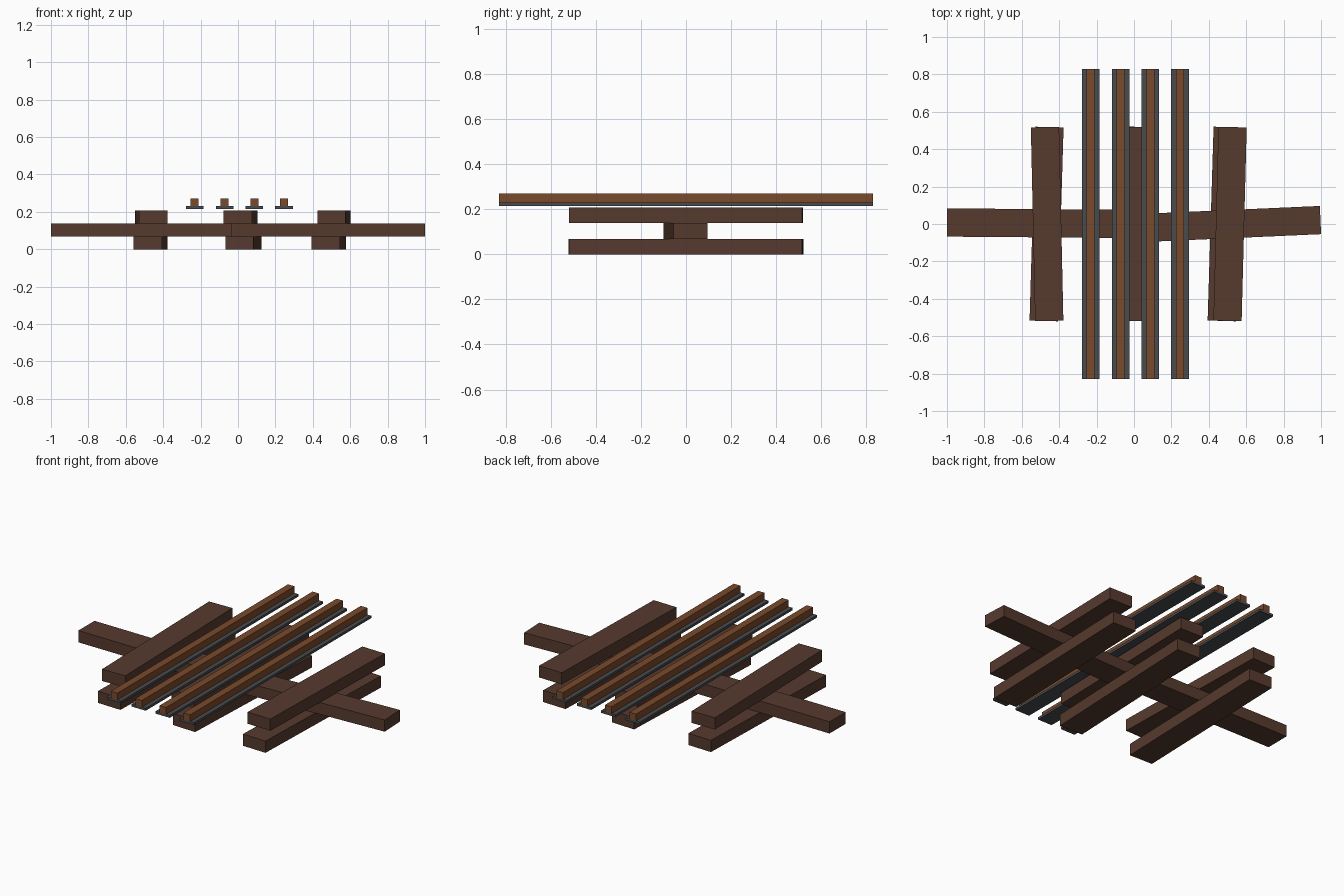
import bpy
import math
from mathutils import Vector

old = bpy.data.objects.get("Cube")
if old:
    bpy.data.objects.remove(old, do_unlink=True)


def material(name, rgb):
    mat = bpy.data.materials.new(name)
    mat.use_nodes = True
    mat.diffuse_color = (*rgb, 1)
    mat.node_tree.nodes["Principled BSDF"].inputs["Base Color"].default_value = (*rgb, 1)
    return mat


timber = material("dark timber", (0.093, 0.042, 0.027))
rust = material("rusty steel", (0.195, 0.068, 0.025))
steel = material("grey steel", (0.066, 0.069, 0.075))


def beam(name, start, end, width, z0, z1, mat):
    """Box running between two plan points, from height z0 to z1."""
    a, b = Vector(start), Vector(end)
    run, mid = b - a, (a + b) / 2
    bpy.ops.mesh.primitive_cube_add(size=1, location=(mid.x, mid.y, (z0 + z1) / 2))
    obj = bpy.context.object
    obj.name = name
    obj.scale = (run.length, width, z1 - z0)
    obj.rotation_euler.z = math.atan2(run.y, run.x)
    obj.data.materials.append(mat)
    return obj


LAYER = 0.0695
WIDTH = 0.151
HALF = 0.518

# Sleepers across the stack: name, layer, front x, back x
for name, level, front, back in (
    ("bottom_sleeper_right", 0, -0.483, -0.452),
    ("bottom_sleeper_middle", 0, 0.008, 0.051),
    ("bottom_sleeper_left", 0, 0.469, 0.501),
    ("top_sleeper_right", 2, -0.453, -0.476),
    ("top_sleeper_middle", 2, -0.001, 0.029),
    ("top_sleeper_left", 2, 0.5, 0.527),
):
    beam(name, (front, -HALF), (back, HALF), WIDTH,
         level * LAYER, (level + 1) * LAYER, timber)

# Two long sleepers between the layers, overlapping at the centre
beam("cross_sleeper_right", (-1, 0.008), (0.04, 0), WIDTH, LAYER, 2 * LAYER, timber)
beam("cross_sleeper_left", (-0.04, -0.025), (0.997, 0.021), WIDTH, LAYER, 2 * LAYER, timber)

# Rails laid on top: flat grey foot with a rusty head
for i, x in enumerate((-0.232, -0.071, 0.087, 0.246), 1):
    beam(f"rail_foot_{i}", (x, -0.83), (x, 0.83), 0.094, 0.216, 0.23, steel)
    beam(f"rail_head_{i}", (x, -0.83), (x, 0.83), 0.043, 0.23, 0.27, rust)
